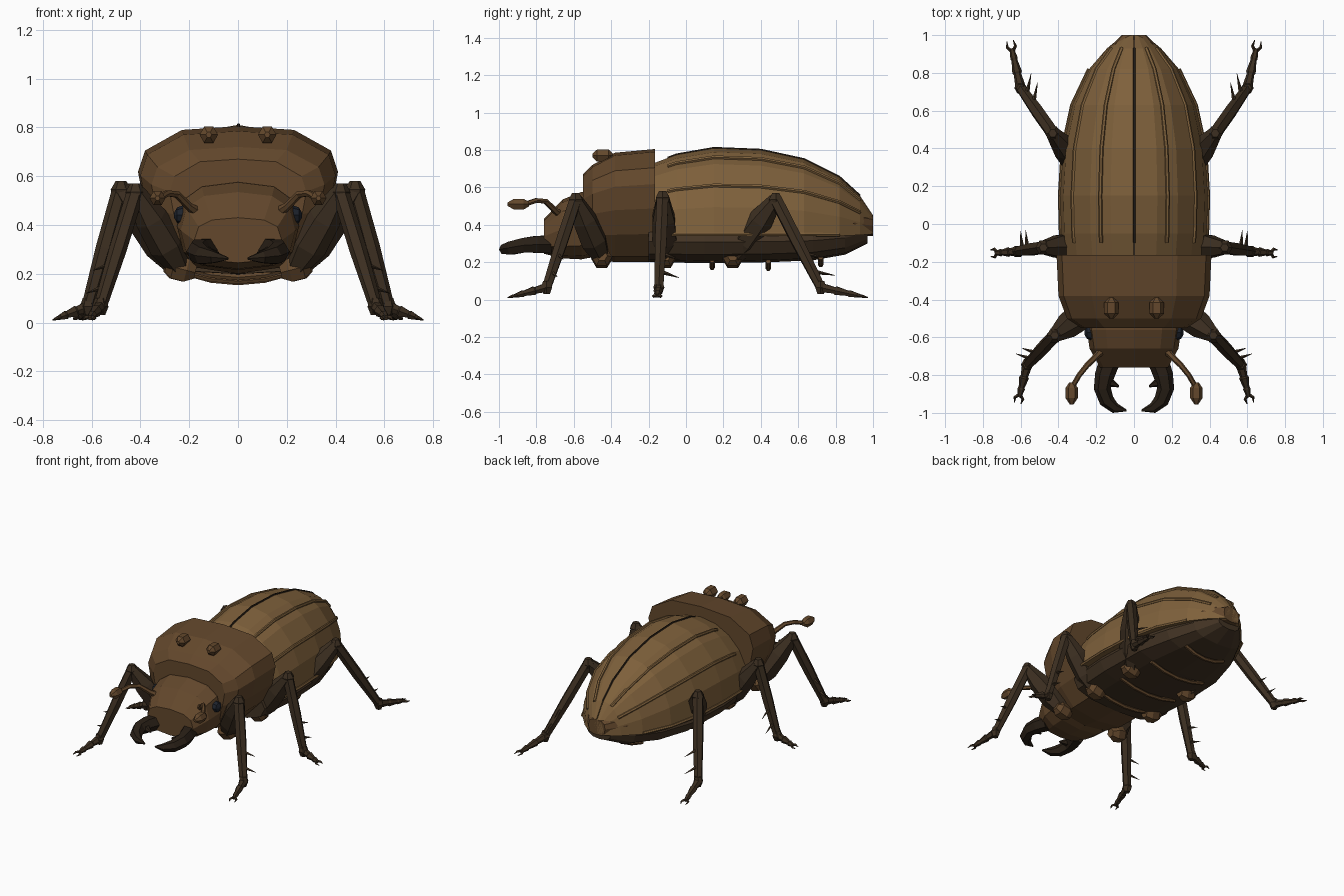
import bpy, bmesh, math
from mathutils import Vector

if "Cube" in bpy.data.objects:
    bpy.data.objects.remove(bpy.data.objects["Cube"])


def mat(name, r, g, b):
    m = bpy.data.materials.new(name)
    m.diffuse_color = (r, g, b, 1)
    m.use_nodes = True
    m.node_tree.nodes["Principled BSDF"].inputs["Base Color"].default_value = m.diffuse_color
    return m


SHELL = mat("shell", .21, .118, .044)
BROWN = mat("brown", .125, .064, .025)
BELLY = mat("belly", .055, .033, .017)
LEG = mat("leg", .045, .028, .015)
DARK = mat("dark", .022, .014, .008)
EYE = mat("eye", .012, .016, .025)


def finish(name, bm, material, mirror):
    bmesh.ops.recalc_face_normals(bm, faces=bm.faces)
    me = bpy.data.meshes.new(name)
    bm.to_mesh(me)
    bm.free()
    me.materials.append(material)
    ob = bpy.data.objects.new(name, me)
    bpy.context.collection.objects.link(ob)
    if mirror:
        md = ob.modifiers.new("mirror", 'MIRROR')
        md.use_mirror_merge = False
    return ob


def bridge(bm, rings):
    loops = [[bm.verts.new(p) for p in r] for r in rings]
    n = len(loops[0])
    for a, b in zip(loops, loops[1:]):
        for i in range(n):
            j = (i + 1) % n
            bm.faces.new((a[i], a[j], b[j], b[i]))
    bm.faces.new(loops[0])
    bm.faces.new(loops[-1])


def loft(name, profile, stations, material, mirror=False, x0=0):
    # profile in units x 0..1, z -1..1; stations are (y, half width, z bottom, z top)
    bm = bmesh.new()
    bridge(bm, [[(x0 + u * w, y, (zb + zt) / 2 + v * (zt - zb) / 2) for u, v in profile]
                for y, w, zb, zt in stations])
    return finish(name, bm, material, mirror)


def tubes(name, paths, material, mirror=True, sides=6):
    # each path is a list of (x, y, z, radius)
    bm = bmesh.new()
    for path in paths:
        pts = [Vector(p[:3]) for p in path]
        d = (pts[-1] - pts[0]).normalized()
        ref = Vector((0, 0, 1)) if abs(d.z) < .8 else Vector((0, 1, 0))
        rings = []
        for i, p in enumerate(pts):
            t = (pts[min(i + 1, len(pts) - 1)] - pts[max(i - 1, 0)]).normalized()
            a = t.cross(ref).normalized()
            b = a.cross(t)
            r = path[i][3]
            rings.append([p + r * (a * math.cos(k) + b * math.sin(k))
                          for k in [2 * math.pi * s / sides for s in range(sides)]])
        bridge(bm, rings)
    return finish(name, bm, material, mirror)


def both(half):
    return half + [(-u, v) for u, v in half[-2:0:-1]]


def lerp(a, b, t):
    return tuple(x + (y - x) * t for x, y in zip(a, b))


# body sections
thorax_half = [(0, 1), (.56, .95), (.93, .67), (1, .38), (.94, -.05), (.78, -.5), (.5, -.9), (0, -1)]
oval = both([(math.sin(a) ** .75 if 0 < a < 3.1 else 0,
              math.copysign(abs(math.cos(a)) ** .75, math.cos(a)))
             for a in [math.pi * i / 6 for i in range(7)]])

loft("pronotum", both(thorax_half),
     [(-.55, .28, .24, .67), (-.5, .355, .22, .72), (-.38, .4, .2, .785), (-.165, .41, .2, .805)], BROWN)
loft("head", oval,
     [(-.48, .24, .23, .58), (-.56, .25, .215, .575), (-.66, .235, .22, .535), (-.76, .18, .245, .43)], BROWN)
loft("abdomen", oval,
     [(-.2, .35, .2, .42), (.1, .375, .195, .42), (.45, .36, .2, .42), (.68, .29, .21, .42),
      (.85, .2, .24, .42), (.97, .09, .3, .42)], BELLY)
loft("tail_plate", oval, [(.79, .235, .34, .48), (.9, .165, .34, .475), (1, .065, .34, .45)], BROWN)

# wing cases, two mirrored halves
wing = [(-.17, .37, .34, .73), (-.05, .385, .34, .775), (.15, .39, .34, .81), (.4, .375, .34, .80),
        (.63, .325, .34, .75), (.82, .235, .34, .655), (.93, .14, .345, .555), (1, .055, .35, .45)]
arc = [(math.cos(a), 2 * math.sin(a) ** .95 - 1)
       for a in [math.radians(d) for d in (89.99, 72, 54, 36, 18)]] + [(1, -1), (0, -1)]
loft("wing_cases", arc, wing, SHELL, True, .003)


# raised ribs following the wing cases
def rib(deg, stations, r):
    a = math.radians(deg)
    return [(w * math.cos(a) + .002, y, zb + (zt - zb) * math.sin(a) ** .95, r)
            for y, w, zb, zt in stations]


rib_stations = [lerp(wing[0], wing[1], .6)] + wing[1:7]
tubes("wing_ribs", [rib(d, rib_stations, .011) for d in (63, 34)], SHELL)
tubes("wing_edge", [rib(1, rib_stations[:6], .011)], SHELL)
tubes("wing_seam", [rib(90, rib_stations, .007)], DARK, False)

# belly bars
tubes("belly_bars", [[(x * w, y, z + .04 * abs(x) ** 2, .014) for x in (-1, -.5, 0, .5, 1)]
                     for y, w, z in ((-.1, .22, .185), (.14, .23, .17), (.44, .22, .165), (.72, .16, .185))],
      BROWN, False)

# knobs on the pronotum
tubes("pronotum_knobs", [[(.12, -.5, .77, .012), (.12, -.475, .77, .038),
                          (.12, -.415, .77, .038), (.12, -.39, .77, .012)]], BROWN)

# eyes
tubes("eyes", [[(.225, -.575, .44, .04), (.25, -.575, .44, .032), (.262, -.575, .44, .01)]], EYE, sides=8)

# antennae with clubs
tubes("antennae", [
    [(.17, -.67, .455, .022), (.2, -.7, .475, .017), (.25, -.75, .525, .015),
     (.29, -.8, .53, .014), (.325, -.86, .51, .014)],
    [(.33, -.84, .51, .014), (.33, -.868, .51, .033), (.33, -.92, .51, .033), (.33, -.955, .51, .01)]], BROWN)

# mandibles
tubes("mandibles", [
    [(.13, -.73, .295, .055), (.155, -.8, .295, .052), (.168, -.87, .29, .045),
     (.145, -.935, .275, .04), (.1, -.975, .268, .028), (.04, -.987, .262, .005)],
    [(.15, -.83, .29, .035), (.08, -.86, .285, .005)]], DARK)


# legs: hip, knee, ankle, toe and the direction of the shin spines
def leg(name, hip, knee, ankle, toe, spine):
    hip, knee, ankle, toe, spine = map(Vector, (hip, knee, ankle, toe, spine))
    side = Vector((toe.y - ankle.y, ankle.x - toe.x, 0)).normalized() * .022
    fwd = (toe - ankle).normalized()

    def on(a, b, t, r):
        return (*a.lerp(b, t), r)

    out = Vector((.06, 0, .015))
    tubes(name + "_hips", [[on(hip, hip - out, 1, .03), on(hip, hip - out, .4, .055),
                            on(hip, hip + out, .5, .055), on(hip, hip + out, 1, .03)]], BROWN)
    tubes(name + "_legs", [
        [on(hip, knee, 0, .045), on(hip, knee, .3, .075), on(hip, knee, .65, .068), on(hip, knee, 1, .038)],
        [(*(knee - Vector((0, 0, .04))), .03), (*knee, .042), (*(knee + Vector((0, 0, .035))), .022)],
        [on(knee, ankle, 0, .036), on(knee, ankle, .5, .036), on(knee, ankle, 1, .027)],
        [(*(ankle + Vector((0, 0, .035))), .022), (*ankle, .034), (*(ankle - Vector((0, 0, .035))), .02)],
        [on(ankle, toe, 0, .028), on(ankle, toe, .3, .02), on(ankle, toe, .34, .026),
         on(ankle, toe, .6, .016), on(ankle, toe, .64, .02), on(ankle, toe, .85, .011)]], LEG)
    # claws and shin spines
    base = ankle.lerp(toe, .78)
    tubes(name + "_claws", [[(*base, .01), (*(base.lerp(toe, .5) + s * side), .008),
                             (*(toe + s * side * .8 + fwd * .005), .002)] for s in (-1, 1)], LEG, sides=4)
    tubes(name + "_spines", [[on(knee, ankle, t, .014), (*(knee.lerp(ankle, t) + spine), .001)]
                             for t in (.62, .82)], LEG, sides=4)


leg("front", (.235, -.45, .22), (.42, -.59, .535), (.565, -.745, .065), (.615, -.945, .012), (.085, .03, -.03))
leg("middle", (.24, -.11, .22), (.48, -.125, .545), (.615, -.145, .065), (.755, -.155, .012), (.01, .105, -.035))
leg("hind", (.24, .25, .22), (.43, .48, .535), (.6, .72, .065), (.655, .965, .012), (-.025, .12, -.02))
